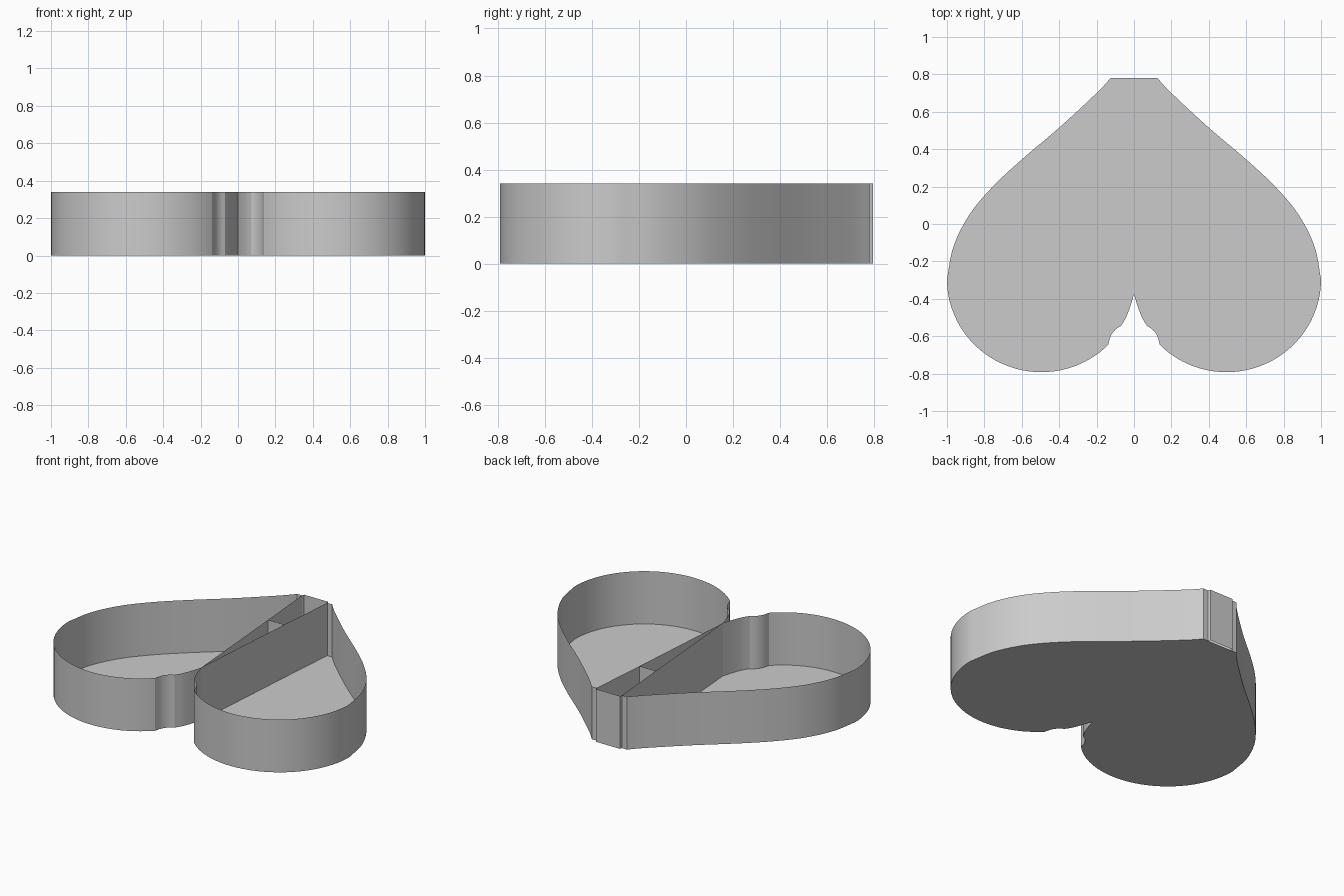
import bpy
import math
from mathutils import Vector

cube = bpy.data.objects.get("Cube")
if cube:
    bpy.data.objects.remove(cube)

HEIGHT = 0.34

grey = bpy.data.materials.new("plain_grey")
grey.use_nodes = True
colour = (0.6, 0.6, 0.6, 1)
grey.diffuse_color = colour
grey.node_tree.nodes["Principled BSDF"].inputs["Base Color"].default_value = colour


def make_object(name, verts, faces):
    mesh = bpy.data.meshes.new(name)
    mesh.from_pydata(verts, [], faces)
    mesh.materials.append(grey)
    obj = bpy.data.objects.new(name, mesh)
    bpy.context.collection.objects.link(obj)
    bpy.ops.object.select_all(action="DESELECT")
    obj.select_set(True)
    bpy.context.view_layer.objects.active = obj
    bpy.ops.object.shade_smooth_by_angle(angle=math.radians(25))
    return obj


def make_wall(name, path):
    """Thin upright sheet along a path seen from above."""
    n = len(path)
    verts = [(x, y, z) for z in (0, HEIGHT) for x, y in path]
    faces = [(i, i + 1, n + i + 1, n + i) for i in range(n - 1)]
    return make_object(name, verts, faces)


def spline(points, steps):
    """Smooth curve through the points."""
    p = [Vector(q) for q in points]
    p = [2 * p[0] - p[1]] + p + [2 * p[-1] - p[-2]]
    curve = []
    for a, b, c, d in zip(p, p[1:], p[2:], p[3:]):
        for k in range(steps):
            t = k / steps
            curve.append(tuple(0.5 * (2 * b + (c - a) * t
                                      + (2 * a - 5 * b + 4 * c - d) * t * t
                                      + (3 * b - a - 3 * c + d) * t ** 3)))
    return curve + [tuple(points[-1])]


# Half outline: notch, finger recess, round lobe, long flank to the blunt tip
notch = spline([(0, -0.375), (0.018, -0.435), (0.043, -0.5), (0.07, -0.545)], 3)
recess = spline([(0.07, -0.545), (0.1, -0.565), (0.125, -0.6), (0.138, -0.646)], 3)
lobe = []
for i in range(41):
    a = math.radians(-135 + 135 * i / 40)
    lobe.append((0.495 + 0.505 * math.cos(a), -0.295 + 0.497 * math.sin(a)))
flank = spline([lobe[-1], (0.965, -0.12), (0.88, 0.05), (0.755, 0.2), (0.6, 0.345),
                (0.4, 0.515), (0.2, 0.7), (0.125, 0.78)], 6)
half = notch + recess[1:] + lobe[1:] + flank[1:] + [(0.09, 0.78)]
mirrored = [(-x, y) for x, y in reversed(half)]

# Heart floor and outer walls
outline = half + mirrored[:-1]
make_object("floor", [(x, y, 0) for x, y in outline], [range(len(outline))])
make_wall("left_outer_wall", half)
make_wall("right_outer_wall", mirrored)

# Shallow plate closing the tip
make_wall("tip_plate", [(0.09, 0.78), (0.085, 0.795), (-0.085, 0.795), (-0.09, 0.78)])

# Narrow V of dividers with a crossbar
for side, name in ((1, "left_divider"), (-1, "right_divider")):
    make_wall(name, [(0, -0.375), (side * 0.058, 0.39), (side * 0.09, 0.78)])
make_wall("crossbar", [(-0.058, 0.39), (0.058, 0.39)])
